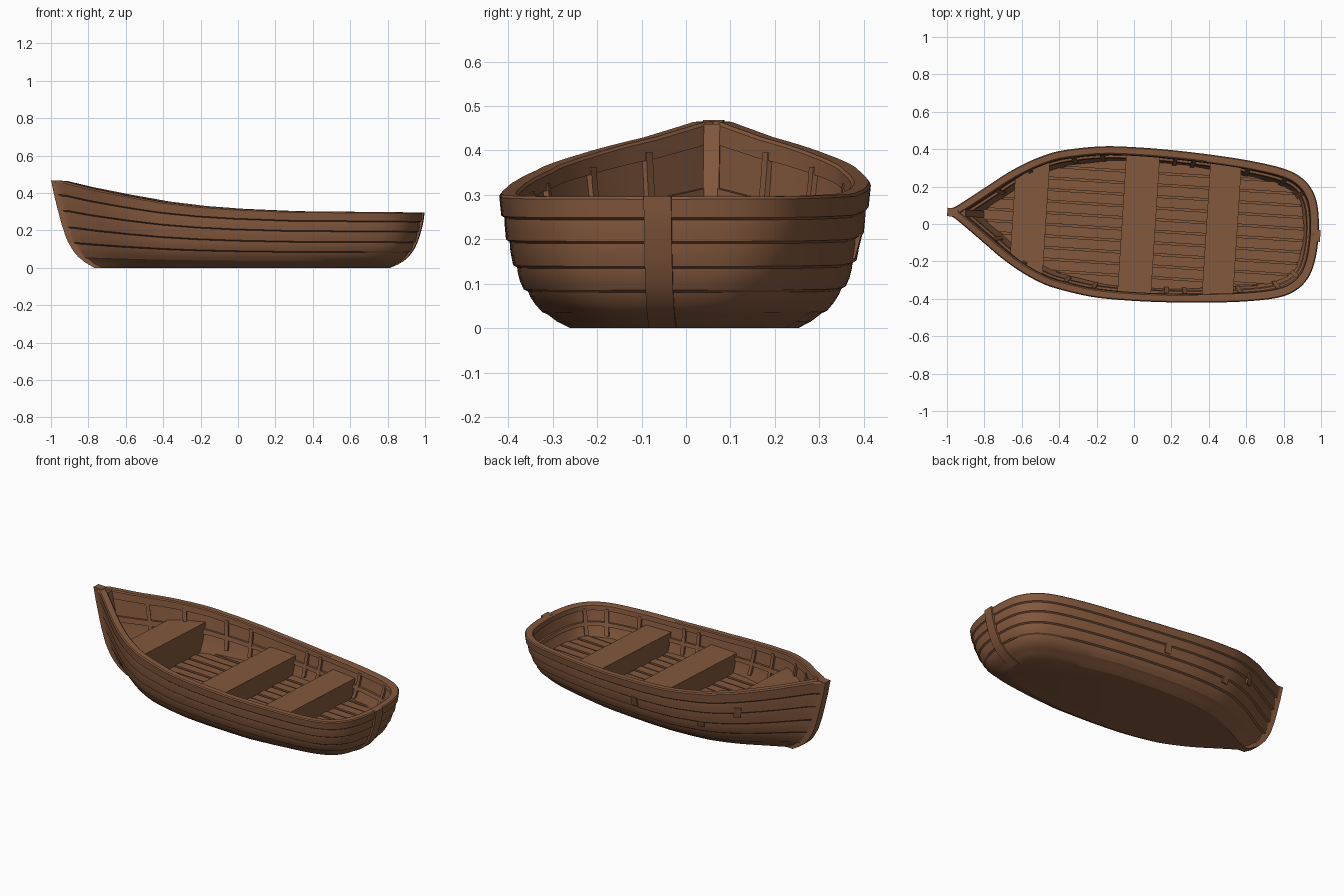
import bpy, bmesh, math
from mathutils import Vector, Matrix

if "Cube" in bpy.data.objects:
    bpy.data.objects.remove(bpy.data.objects["Cube"])

wood = bpy.data.materials.new("brown wood")
wood.diffuse_color = (0.23, 0.098, 0.047, 1)
wood.use_nodes = True
wood.node_tree.nodes["Principled BSDF"].inputs["Base Color"].default_value = wood.diffuse_color
TURN = Matrix.Rotation(math.radians(-3.7), 4, 'Z')   # boat lies slightly askew

# half outline of the rail, bow to stern (x, half width)
RAIL = [(-.992, 0), (-.985, .02), (-.96, .032), (-.9, .075), (-.8, .15), (-.7, .225),
        (-.6, .288), (-.5, .337), (-.4, .37), (-.2, .404), (0, .411), (.2, .407), (.4, .396),
        (.6, .378), (.78, .348), (.88, .305), (.945, .235), (.978, .14), (.99, 0)]
SHEER = [(-1, .467), (-.94, .465), (-.9, .455), (-.8, .43), (-.6, .39), (-.4, .355),
         (-.2, .331), (0, .316), (.3, .303), (1, .296)]
FLARE = [(0, 0), (.05, .19), (.1, .35), (.2, .54), (.33, .70), (.5, .82), (.66, .90),
         (.83, .965), (1, 1), (1.1, 1.02)]
FLOOR = .108


def lerp(table, x):
    if x <= table[0][0]:
        return table[0][1]
    for (a, va), (b, vb) in zip(table, table[1:]):
        if x <= b:
            return va + (vb - va) * (x - a) / max(b - a, 1e-9)
    return table[-1][1]


def smooth(points, steps=4):
    v = [Vector(p) for p in points]
    v = [Vector((v[1].x, -v[1].y))] + v + [Vector((v[-2].x, -v[-2].y))]
    out = []
    for i in range(1, len(v) - 2):
        a, b, c, d = v[i - 1:i + 3]
        for k in range(steps):
            t = k / steps
            out.append(.5 * (2 * b + (c - a) * t + (2 * a - 5 * b + 4 * c - d) * t * t
                             + (3 * b - a - 3 * c + d) * t ** 3))
    return out + [v[-2]]


OUT = smooth(RAIL)
N = len(OUT)


def normal(i):
    a = OUT[i - 1] if i else Vector((OUT[1].x, -OUT[1].y))
    b = OUT[i + 1] if i < N - 1 else Vector((OUT[-2].x, -OUT[-2].y))
    t = (b - a).normalized()
    return Vector((-t.y, t.x))


def height(i):
    return lerp(SHEER, OUT[i].x)


def point(i, s, inset=0.0):
    """Point on the hull side: i along the outline, s from keel (0) to rail (1)."""
    g = OUT[i]
    # flat bottom narrows towards the stern
    narrow = .61 - .13 * min(1, max(0, (g.x - .35) / .5))
    b = Vector((-.76 + (g.x + .992) * 1.565 / 1.982, g.y * narrow))
    f = lerp(FLARE, s) - .25 * s * (1 - s) * max(0, -.5 - g.x) / .5
    p = b + (g - b) * f - normal(i) * inset
    return Vector((p.x, max(p.y, 0), s * height(i)))


def half_width(x, z, inset):
    pts = [point(i, min(z / height(i), 1), inset) for i in range(N)]
    best = 0
    for a, b in zip(pts, pts[1:]):
        if min(a.x, b.x) <= x <= max(a.x, b.x) and abs(b.x - a.x) > 1e-6:
            best = max(best, a.y + (b.y - a.y) * (x - a.x) / (b.x - a.x))
    return best


def finish(name, bm, angle=22):
    bmesh.ops.remove_doubles(bm, verts=bm.verts, dist=1e-5)
    bmesh.ops.recalc_face_normals(bm, faces=bm.faces)
    bm.transform(TURN)
    me = bpy.data.meshes.new(name)
    bm.to_mesh(me)
    bm.free()
    me.materials.append(wood)
    ob = bpy.data.objects.new(name, me)
    bpy.context.collection.objects.link(ob)
    bpy.ops.object.select_all(action='DESELECT')
    ob.select_set(True)
    bpy.context.view_layer.objects.active = ob
    bpy.ops.object.shade_smooth_by_angle(angle=math.radians(angle))


def skin(bm, rings):
    """Closed skin over rings of points, capped at both ends."""
    vr = [[bm.verts.new(p) for p in r] for r in rings]
    n = len(vr[0])
    for a, b in zip(vr, vr[1:]):
        for k in range(n):
            bm.faces.new((a[k], a[(k + 1) % n], b[(k + 1) % n], b[k]))
    bm.faces.new(vr[0])
    bm.faces.new(vr[-1])


def strip(bm, i, s0, s1, width, d0, d1, side=1, steps=10):
    """Bar following the hull side from s0 to s1, between insets d0 and d1."""
    n = normal(i)
    t = Vector((-n.y, n.x, 0)) * width / 2
    rings = []
    for k in range(steps + 1):
        s = s0 + (s1 - s0) * k / steps
        p, nn = point(i, s), Vector((n.x, n.y, 0))
        ring = [p - nn * d0 - t, p - nn * d0 + t, p - nn * d1 + t, p - nn * d1 - t]
        rings.append([Vector((q.x, q.y * side, q.z)) for q in ring])
    skin(bm, rings)


def at(x):
    return min(range(N), key=lambda i: abs(OUT[i].x - x))


# hull: overlapping strakes outside, rail, stringer and floor inside
profile = [(0, .002), (.05, .002)]
edges = [.12, .29, .47, .66, .84]
for e, nxt in zip(edges, edges[1:] + [None]):
    profile += [(e - .018, .007), (e, 0)]
    if nxt:
        profile += [(e + (nxt - e) * k, .006 * k) for k in (.33, .67)]
profile += [(.98, 0), (1, .006), (1, .038), (.985, .044), (.89, .044), (.89, .034),
            (.68, .034), (.68, .046), (.61, .046), (.61, .034), (.5, .034), (None, .034)]
bm = bmesh.new()
rings = []
for s, d in profile:
    half = [point(i, s if s is not None else FLOOR / height(i), d) for i in range(N)]
    rings.append(half + [Vector((p.x, -p.y, p.z)) for p in half[-2:0:-1]])
skin(bm, rings)
finish("hull", bm)

# bow stem (outer and inner timber) and stern post
bm = bmesh.new()
strip(bm, 0, 0, 1.003, .045, -.008, .05, steps=16)
strip(bm, 0, .15, .985, .036, .03, .088, steps=16)
finish("bow_stem", bm)
bm = bmesh.new()
strip(bm, N - 1, 0, 1.003, .062, -.008, .03, steps=16)
finish("stern_post", bm)

# ribs inside the hull
bm = bmesh.new()
for x in (-.78, -.6, -.36, -.2, .22, .32, .62, .8, .93):
    for side in (1, -1):
        strip(bm, at(x), .45, .93, .022, .028, .047, side)
finish("ribs", bm)

# small repair blocks on the outside
bm = bmesh.new()
for x, s0, s1 in ((.03, .5, .68), (-.6, .58, .74), (-.38, .38, .47)):
    strip(bm, at(x), s0, s1, .04, -.004, .02)
finish("repair_blocks", bm)

# floor boards trimmed to the hull
bm = bmesh.new()
pitch = .062
xs = [-.9 + k * .01 for k in range(190)]
widths = [(x, half_width(x, FLOOR + .015, .03)) for x in xs]
for k in range(-5, 6):
    y0, y1 = k * pitch - pitch / 2 + .005, k * pitch + pitch / 2 - .005
    ends = []
    for y in (y0, y1):
        ok = [x for x, w in widths if w > abs(y)]
        ends.append((min(ok), max(ok)) if ok else (-.1, .1))
    z = FLOOR + .014 + .004 * (k % 2)
    base = [(ends[0][0], y0), (ends[0][1], y0), (ends[1][1], y1), (ends[1][0], y1)]
    skin(bm, [[Vector((x, y, h)) for x, y in base] for h in (FLOOR - .01, z)])
finish("floor_boards", bm)

# seats reaching into the hull sides
for name, cx, w, top in (("bow_seat", -.56, .18, .29), ("middle_seat", .025, .18, .235),
                         ("stern_seat", .47, .167, .235)):
    bm = bmesh.new()
    rings = []
    for k in range(4):
        z = FLOOR - .005 + (top - FLOOR + .005) * k / 3
        a, b = half_width(cx - w / 2, z, .02), half_width(cx + w / 2, z, .02)
        rings.append([Vector((cx - w / 2, -a, z)), Vector((cx + w / 2, -b, z)),
                      Vector((cx + w / 2, b, z)), Vector((cx - w / 2, a, z))])
    skin(bm, rings)
    finish(name, bm)
